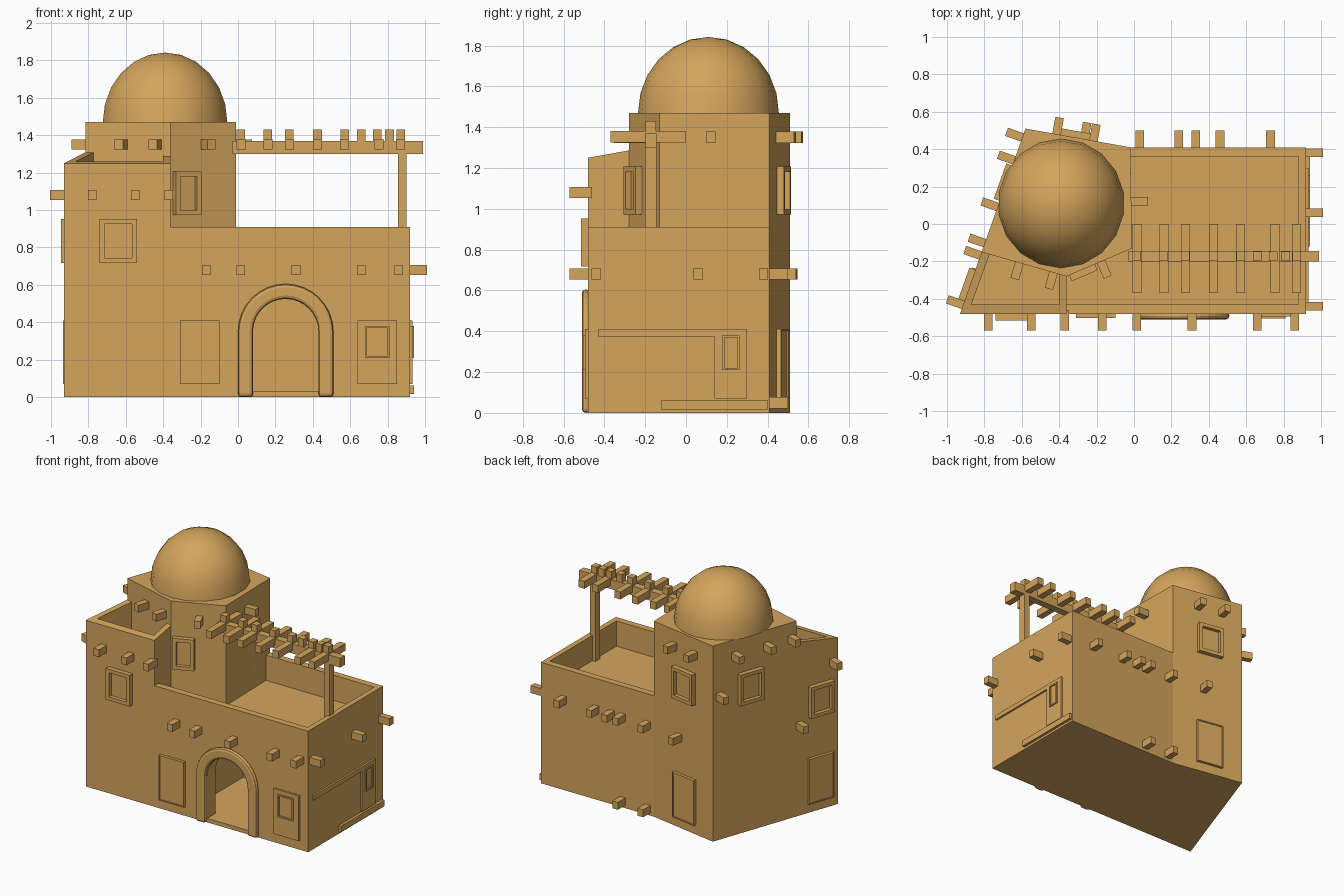
import bpy, bmesh, math
from mathutils import Vector, Matrix

if "Cube" in bpy.data.objects:
    bpy.data.objects.remove(bpy.data.objects["Cube"], do_unlink=True)

clay = bpy.data.materials.new("sandy clay")
clay.use_nodes = True
COLOUR = (0.66, 0.375, 0.108, 1)
clay.diffuse_color = COLOUR
clay.node_tree.nodes["Principled BSDF"].inputs["Base Color"].default_value = COLOUR


def finish(name, bm):
    bmesh.ops.recalc_face_normals(bm, faces=bm.faces)
    mesh = bpy.data.meshes.new(name)
    bm.to_mesh(mesh)
    bm.free()
    mesh.materials.append(clay)
    ob = bpy.data.objects.new(name, mesh)
    bpy.context.collection.objects.link(ob)
    return ob


def prism(name, pts, lo, hi, axis="z"):
    """Extrude an outline along z or y; hi may be a function of (x, y)."""
    bm = bmesh.new()
    def place(p, d):
        d = d(*p) if callable(d) else d
        return bm.verts.new((p[0], p[1], d) if axis == "z" else (p[0], d, p[1]))
    low = [place(p, lo) for p in pts]
    top = [place(p, hi) for p in pts]
    bm.faces.new(low)
    bm.faces.new(top)
    for i in range(len(pts)):
        j = (i + 1) % len(pts)
        bm.faces.new((low[i], low[j], top[j], top[i]))
    return finish(name, bm)


def box(name, lo, hi):
    (a, b, c), (d, e, f) = lo, hi
    return prism(name, [(a, b), (d, b), (d, e), (a, e)], c, f)


def cut(ob, cutters):
    for c in cutters:
        mod = ob.modifiers.new("cut", "BOOLEAN")
        mod.operation, mod.solver, mod.object = "DIFFERENCE", "EXACT", c
    dg = bpy.context.evaluated_depsgraph_get()
    mesh = bpy.data.meshes.new_from_object(ob.evaluated_get(dg))
    ob.modifiers.clear()
    ob.data = mesh
    for c in cutters:
        bpy.data.objects.remove(c, do_unlink=True)


def arch(r, cx=0.255, spring=0.35, base=0.0, n=16):
    arc = [(cx + r * math.cos(math.pi * i / n), spring + r * math.sin(math.pi * i / n))
           for i in range(n + 1)]
    return [(cx + r, base)] + arc + [(cx - r, base)]


# Plan corners, counter-clockwise
front_l, front_r = (-0.93, -0.48), (0.92, -0.48)
back_r, back_m, back_l = (0.92, 0.41), (-0.02, 0.41), (-0.58, 0.51)
tower_l, tower_f, tower_r = (-0.815, -0.15), (-0.36, -0.28), (-0.01, -0.13)
rounded_back = [(-0.54, 0.503), back_l, (-0.598, 0.46)]

WALLS = {
    "front": (front_l, front_r), "right": (front_r, back_r), "back": (back_r, back_m),
    "tower_back": (back_m, back_l), "left": (back_l, front_l),
    "tower_front_left": (tower_l, tower_f), "tower_front_right": (tower_f, tower_r),
    "tower_right": (tower_r, back_m),
}

# Main body with roof terrace, room and doorway
body = prism("main_body", [front_l, front_r, back_r, back_m] + rounded_back, 0, 0.91)
terrace = prism("terrace_cutter", [(-0.36, -0.43), (0.88, -0.43), (0.88, 0.36),
                                   (-0.019, 0.36), tower_r, tower_f], 0.72, 1.2)
room = box("room_cutter", (-0.1, -0.38, 0.03), (0.8, 0.2, 0.62))
doorway = prism("doorway_cutter", arch(0.175, base=0.03), -0.6, -0.3, "y")
cut(body, [terrace, room, doorway])

# Raised corner block with its own small terrace
block = prism("corner_block", [front_l, (-0.36, -0.48), tower_f, tower_l], 0.91,
              lambda x, y: 1.25 + 0.18 * (y + 0.48))
cut(block, [prism("block_cutter", [(-0.87, -0.43), (-0.4, -0.43), (-0.4, -0.2),
                                   (-0.75, -0.1)], 1.1, 1.5)])

# Tower and dome
prism("tower", [tower_l, tower_f, tower_r, back_m] + rounded_back, 0.91, 1.47)
bm = bmesh.new()
bmesh.ops.create_uvsphere(bm, u_segments=18, v_segments=12, radius=1)
bmesh.ops.delete(bm, geom=[v for v in bm.verts if v.co.z < -0.01], context="VERTS")
bm.transform(Matrix.Translation((-0.39, 0.11, 1.47)) @ Matrix.Diagonal((0.338, 0.345, 0.372, 1)))
dome = finish("dome", bm)
dome.data.polygons.foreach_set("use_smooth", [True] * len(dome.data.polygons))

# Rounded arch surround
surround = prism("arch_surround", arch(0.255) + arch(0.175)[::-1], -0.51, -0.47, "y")
bevel = surround.modifiers.new("round", "BEVEL")
bevel.width, bevel.segments, bevel.limit_method = 0.018, 2, "ANGLE"
bevel.angle_limit = math.radians(60)


def on_wall(name, wall, dist, z, width, height, depth, inset=0, push=0, sunk=0.02):
    """Box standing out of a wall, optionally with a sunk panel in its face."""
    a, b = (Vector((*p, 0)) for p in WALLS[wall])
    along = (b - a).normalized()
    out = Vector((along.y, -along.x, 0))
    bm = bmesh.new()
    bmesh.ops.create_cube(bm, size=1)
    bm.transform(Matrix.Diagonal((depth + sunk, width, height, 1)))
    if inset:
        face = max(bm.faces, key=lambda f: f.calc_center_median().x)
        bmesh.ops.inset_region(bm, faces=[face], thickness=inset)
        lid = bmesh.ops.extrude_face_region(bm, geom=[face])["geom"]
        bmesh.ops.translate(bm, vec=(-push, 0, 0),
                            verts=[g for g in lid if isinstance(g, bmesh.types.BMVert)])
        bmesh.ops.delete(bm, geom=[face], context="FACES")
    pos = a + along * dist + out * (depth - sunk) / 2 + Vector((0, 0, z))
    bm.transform(Matrix.Translation(pos) @ Matrix.Rotation(math.atan2(out.y, out.x), 4, "Z"))
    return finish(name, bm)


# Protruding beam ends: wall, height, distances along the wall
BEAMS = [
    ("front", 0.68, (0.76, 0.945, 1.24, 1.59, 1.79)),
    ("front", 1.08, (0.15, 0.38, 0.56)),
    ("right", 0.68, (0.04, 0.54, 0.86)),
    ("back", 0.68, (0.19, 0.46, 0.59, 0.68, 0.89)),
    ("back", 0.05, (0.68, 0.89)),
    ("tower_back", 1.35, (0.2, 0.4)),
    ("tower_back", 0.68, (0.25,)),
    ("left", 1.35, (0.18, 0.445, 0.65)),
    ("left", 1.08, (0.05, 1.0)),
    ("left", 0.68, (0.72,)),
    ("tower_front_left", 1.35, (0.21, 0.4)),
    ("tower_front_right", 1.35, (0.2,)),
    ("tower_right", 1.35, (0.25,)),
]
for wall, z, dists in BEAMS:
    for d in dists:
        on_wall("beam_end_" + wall, wall, d, z, 0.046, 0.055, 0.09)

# Windows with raised frames
for wall, d, z in [("front", 0.29, 0.835), ("left", 0.9, 0.835), ("left", 0.31, 1.09),
                   ("tower_back", 0.3, 1.09), ("tower_front_right", 0.09, 1.09)]:
    on_wall("window_" + wall, wall, d, z, 0.2 if wall != "tower_front_right" else 0.15,
            0.235, 0.035, 0.038, 0.028)

# Door panels
for wall, d in [("front", 0.725), ("left", 0.9), ("tower_back", 0.3)]:
    on_wall("door_" + wall, wall, d, 0.24, 0.21, 0.34, 0.022, 0.012, 0.006)
on_wall("shutter_front", "front", 1.675, 0.24, 0.21, 0.34, 0.015)
on_wall("shutter_hatch_front", "front", 1.675, 0.295, 0.13, 0.17, 0.024, 0.015, 0.016)

# Side wall: lintel, door, hatch and low ledge
on_wall("side_lintel", "right", 0.415, 0.392, 0.73, 0.035, 0.014)
on_wall("side_door", "right", 0.7, 0.24, 0.16, 0.34, 0.014)
on_wall("side_hatch", "right", 0.7, 0.295, 0.085, 0.17, 0.022, 0.015, 0.014)
on_wall("side_ledge", "right", 0.62, 0.04, 0.52, 0.045, 0.02)

# Pergola: post, main beam, cross beams and top blocks
box("pergola_post", (0.855, -0.2, 0.72), (0.9, -0.145, 1.31))
box("pergola_beam", (-0.03, -0.2, 1.3), (0.99, -0.145, 1.37))
for x in (0.015, 0.16, 0.275, 0.425, 0.57, 0.755, 0.87):
    box("pergola_cross_beam", (x - 0.024, -0.37, 1.325), (x + 0.024, 0.0, 1.38))
for x in (0.015, 0.16, 0.275, 0.425, 0.57, 0.66, 0.745, 0.81, 0.87):
    box("pergola_block", (x - 0.023, -0.198, 1.36), (x + 0.023, -0.147, 1.43))
